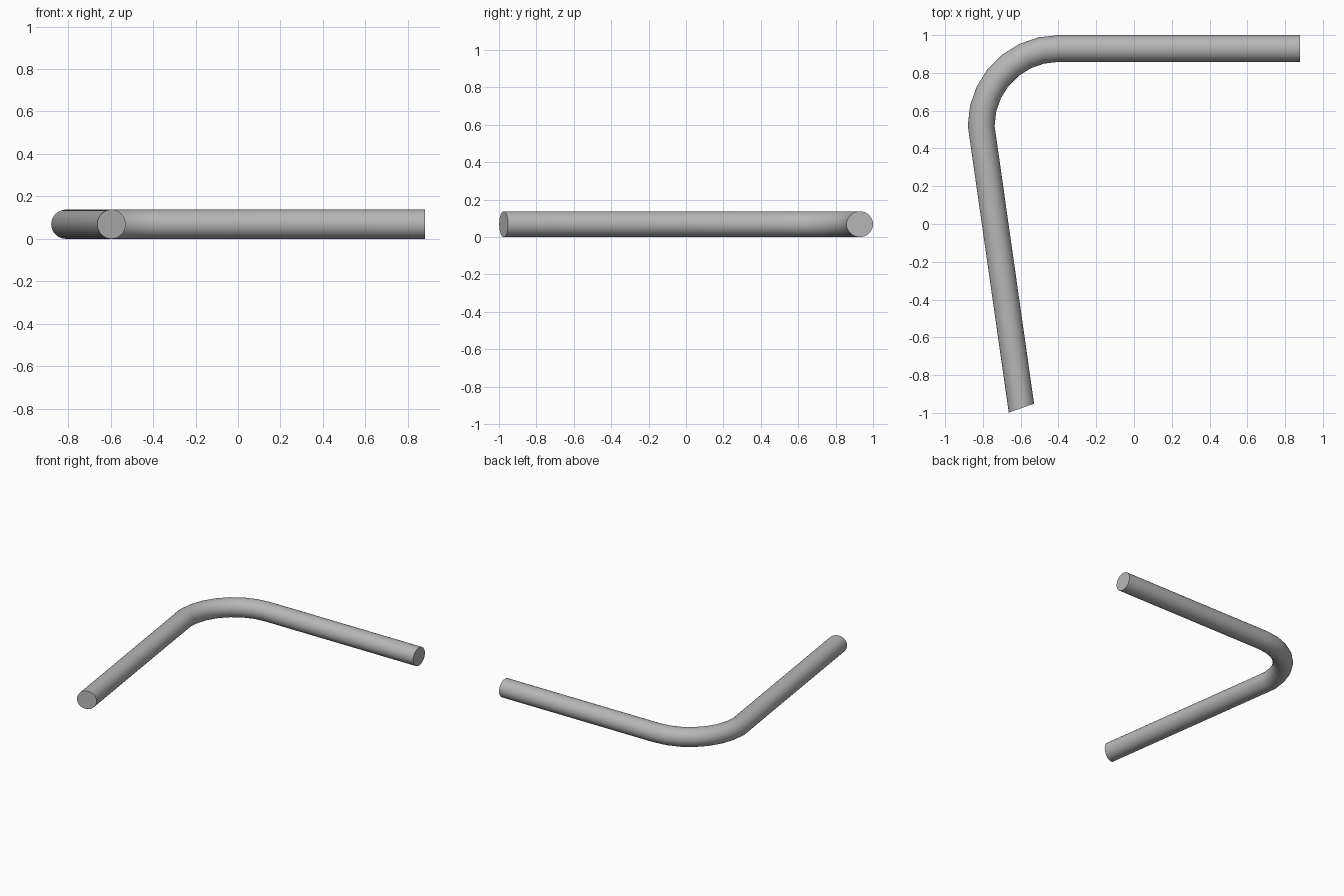
import bpy, bmesh, math
from mathutils import Vector

if "Cube" in bpy.data.objects:
    bpy.data.objects.remove(bpy.data.objects["Cube"])

R = 0.069          # tube radius, upright
RW = 0.071         # tube radius, sideways
SIDES = 32
BEND = Vector((-0.40, 0.52, R))
BEND_R = 0.409
STEPS = 7

# Stations along the tube: centre point and sideways direction of each ring
stations = [(Vector((0.88, BEND.y + BEND_R, R)), Vector((0, 1, 0)))]
for i in range(STEPS + 1):
    a = math.radians(90 + 90 * i / STEPS)
    out = Vector((math.cos(a), math.sin(a), 0))
    stations.append((BEND + out * BEND_R, out))
# Slanted lower end
stations.append((Vector((-0.596, -0.975, R)), Vector((-0.127, -0.045, 0)).normalized()))

bm = bmesh.new()
rings = []
for centre, out in stations:
    rings.append([bm.verts.new(centre + out * RW * math.cos(t) + Vector((0, 0, R * math.sin(t))))
                  for t in (2 * math.pi * k / SIDES for k in range(SIDES))])

# Tube wall and end caps
for a, b in zip(rings, rings[1:]):
    for k in range(SIDES):
        n = (k + 1) % SIDES
        bm.faces.new((a[k], a[n], b[n], b[k]))
bm.faces.new(rings[0])
bm.faces.new(rings[-1])
bmesh.ops.recalc_face_normals(bm, faces=bm.faces)

mesh = bpy.data.meshes.new("bent_tube")
bm.to_mesh(mesh)
bm.free()
tube = bpy.data.objects.new("bent_tube", mesh)
bpy.context.collection.objects.link(tube)

# Darker grey
grey = bpy.data.materials.new("dark_grey")
grey.diffuse_color = (0.47, 0.47, 0.47, 1)
grey.use_nodes = True
grey.node_tree.nodes["Principled BSDF"].inputs["Base Color"].default_value = grey.diffuse_color
mesh.materials.append(grey)

bpy.context.view_layer.objects.active = tube
tube.select_set(True)
bpy.ops.object.shade_smooth_by_angle(angle=math.radians(30))
